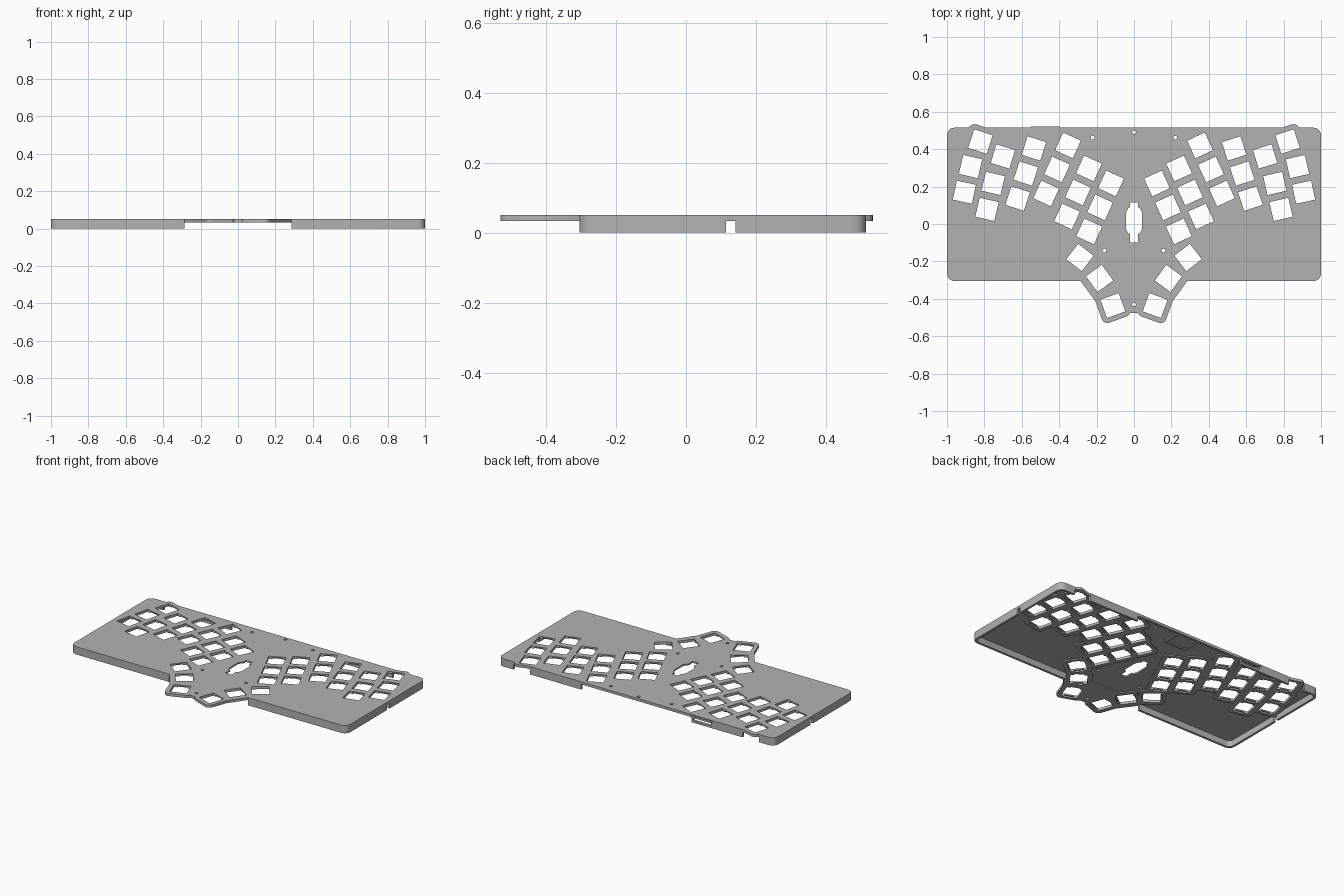
import bpy, bmesh
from math import sin, cos, pi, radians
from mathutils import Matrix, Vector

cube = bpy.data.objects.get("Cube")
if cube:
    bpy.data.objects.remove(cube, do_unlink=True)

grey = bpy.data.materials.new("plain grey")
grey.use_nodes = True
tone = (0.45, 0.45, 0.45, 1)
grey.diffuse_color = tone
grey.node_tree.nodes["Principled BSDF"].inputs["Base Color"].default_value = tone

TOP, COVER, PLATE = 0.051, 0.041, 0.034


def rounded(hx, hy, r, steps=5):
    """Rounded rectangle outline about the origin."""
    pts = []
    for i, (sx, sy) in enumerate([(1, 1), (-1, 1), (-1, -1), (1, -1)]):
        for k in range(steps + 1):
            a = (i + k / steps) * pi / 2
            pts.append((sx * (hx - r) + r * cos(a), sy * (hy - r) + r * sin(a)))
    return pts


def rect(x0, x1, y0, y1):
    return [(x0, y0), (x1, y0), (x1, y1), (x0, y1)]


def circle(x, y, r, n=16):
    return [(x + r * cos(2 * pi * i / n), y + r * sin(2 * pi * i / n)) for i in range(n)]


def solid(name, prisms):
    """One object from (outline, bottom, top, matrix) prisms."""
    bm = bmesh.new()
    for pts, z0, z1, mat in prisms:
        low = [bm.verts.new(mat @ Vector((x, y, z0))) for x, y in pts]
        high = [bm.verts.new(mat @ Vector((x, y, z1))) for x, y in pts]
        bm.faces.new(low[::-1])
        bm.faces.new(high)
        for i in range(len(pts)):
            j = (i + 1) % len(pts)
            bm.faces.new((low[i], low[j], high[j], high[i]))
    mesh = bpy.data.meshes.new(name)
    bm.to_mesh(mesh)
    bm.free()
    mesh.materials.append(grey)
    ob = bpy.data.objects.new(name, mesh)
    bpy.context.collection.objects.link(ob)
    return ob


def combine(base, other, operation):
    other.hide_render = True
    mod = base.modifiers.new(operation, "BOOLEAN")
    mod.operation, mod.solver, mod.object = operation, "EXACT", other
    mod.use_self = True
    bpy.context.view_layer.objects.active = base
    bpy.ops.object.modifier_apply(modifier=mod.name)
    bpy.data.objects.remove(other, do_unlink=True)


I = Matrix.Identity(4)

# Switch positions on the +x half: x, y, turn in degrees
columns = [(0.123, 0.217, 24.5), (0.241, 0.297, 24.5), (0.353, 0.42, 24.5), (0.535, 0.404, 18)]
keys = []
for x, y, turn in columns:
    a = radians(turn)
    keys += [(x + 0.141 * k * sin(a), y - 0.141 * k * cos(a), turn) for k in range(3)]
keys += [(0.701, 0.361, 17), (0.753, 0.217, 13), (0.786, 0.078, 13)]
keys += [(0.821, 0.441, 18), (0.874, 0.307, 13), (0.907, 0.17, 12)]
keys += [(0.289, -0.179, -52), (0.184, -0.291, -36), (0.113, -0.436, -20)]

frames = [Matrix.Translation((s * x, y, 0)) @ Matrix.Rotation(radians(s * t), 4, "Z")
          for x, y, t in keys for s in (1, -1)]

# Case: open-bottomed shell with a thin cover
mid = Matrix.Translation((0, 0.105, 0))
case = solid("keyboard_case", [(rounded(1, 0.41, 0.04), 0, TOP, mid)])
combine(case, solid("hollow", [(rounded(0.985, 0.395, 0.028), -0.1, COVER, mid)]), "DIFFERENCE")

# Wall gaps: front thumb opening, open back, outer back corners, side cable notches
gaps = [(rect(-0.285, 0.285, -0.4, -0.28), -0.1, PLATE, I),
        (rect(-0.4, 0.4, 0.49, 0.6), -0.1, PLATE, I)]
for s in (1, -1):
    gaps.append((rect(s * 0.83 - 0.06, s * 0.83 + 0.06, 0.49, 0.6), -0.1, PLATE, I))
    gaps.append((rect(s - 0.05, s + 0.05, 0.114, 0.141), -0.1, PLATE, I))
gaps.append((rect(-0.54, -0.41, 0.49, 0.6), 0.014, PLATE, I))
combine(case, solid("wall_gaps", gaps), "DIFFERENCE")

# Thicker switch plate: rounded pads around every key, and the thumb tab
pads = [(rounded(0.08, 0.08, 0.03), PLATE, TOP, f) for f in frames]
tab_side = [(0.285, -0.26), (0.285, -0.305), (0.187, -0.44), (0.1, -0.475)]
tab = [(-x, y) for x, y in tab_side] + tab_side[::-1]
pads.append((tab, PLATE, TOP, I))
# Port lip on the back and controller bracket under the cover
pads.append((rect(-0.55, -0.395, 0.5, 0.521), PLATE, 0.046, I))
pads += [(rect(s * 0.075 - 0.006, s * 0.075 + 0.006, 0.38, 0.5), PLATE, 0.045, I) for s in (1, -1)]
pads.append((rect(-0.075, 0.075, 0.374, 0.386), PLATE, 0.045, I))
combine(case, solid("pads", pads), "UNION")

# Clip pockets under the switch openings
pockets = [(rect(-0.03, 0.03, -0.062, 0.062), -0.1, 0.043, f) for f in frames]
combine(case, solid("clip_pockets", pockets), "DIFFERENCE")

# Switch openings, screw holes and centre window
h = 0.052
holes = [(rect(-h, h, -h, h), -0.1, 0.1, f) for f in frames]
for x, y in [(0, 0.49), (0.22, 0.462), (-0.22, 0.462), (0.158, -0.142), (-0.158, -0.142), (0, -0.43)]:
    holes.append((circle(x, y, 0.01), -0.1, 0.1, I))
side = [(0.022, -0.1), (0.022, -0.05), (0.032, -0.05), (0.043, -0.025),
        (0.043, 0.06), (0.03, 0.088), (0.022, 0.088), (0.022, 0.115)]
window = side + [(-x, y) for x, y in side[::-1]]
holes.append((window, -0.1, 0.1, I))
combine(case, solid("openings", holes), "DIFFERENCE")

bpy.ops.object.select_all(action="DESELECT")
case.select_set(True)
bpy.context.view_layer.objects.active = case
bpy.ops.object.shade_smooth_by_angle(angle=radians(25))
